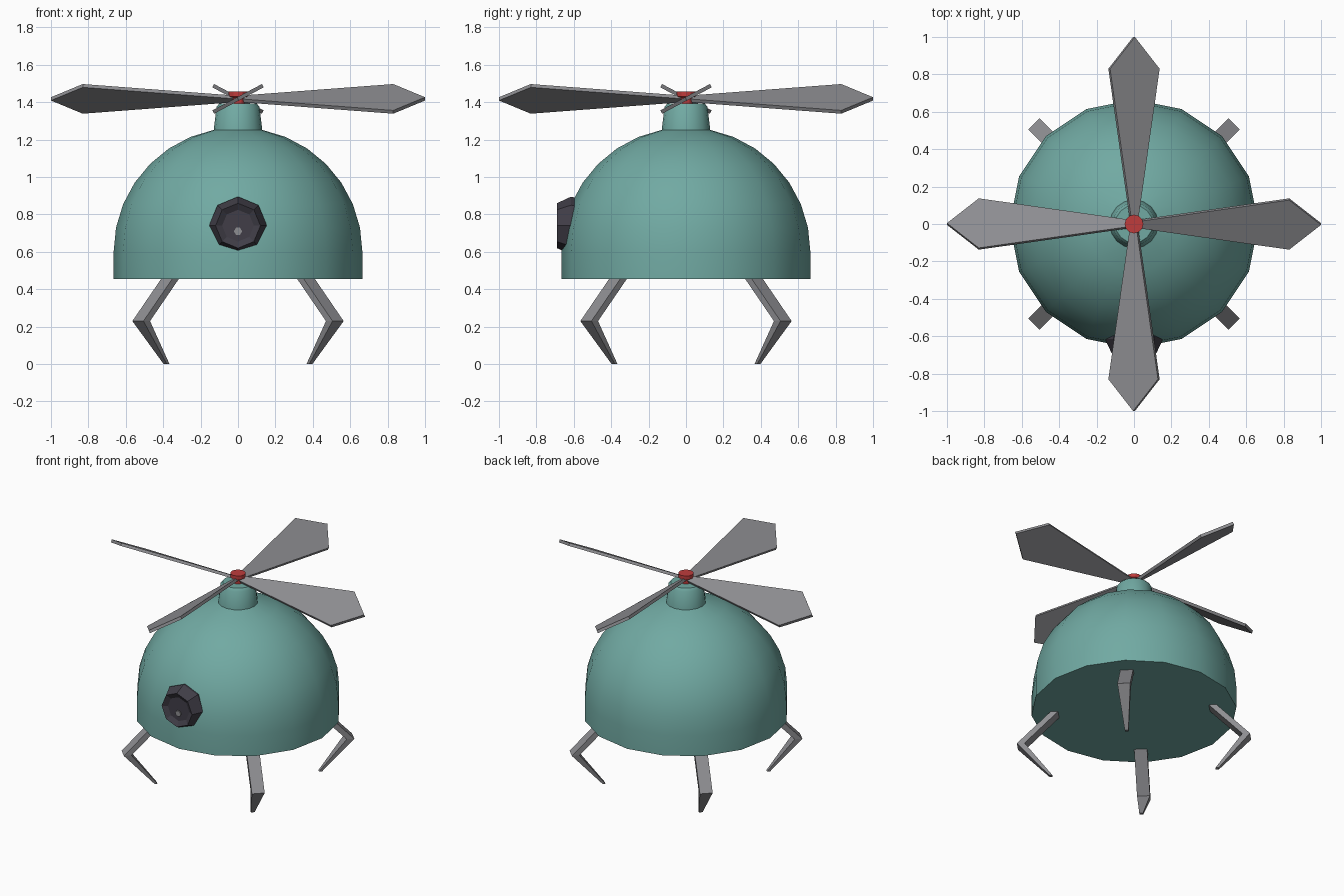
import bpy, bmesh
from math import pi, sin, cos, radians
from mathutils import Matrix, Vector

cube = bpy.data.objects.get("Cube")
if cube:
    bpy.data.objects.remove(cube, do_unlink=True)


def material(name, rgb):
    m = bpy.data.materials.new(name)
    m.use_nodes = True
    m.diffuse_color = (*rgb, 1)
    m.node_tree.nodes["Principled BSDF"].inputs["Base Color"].default_value = (*rgb, 1)
    return m


TEAL = material("teal", (0.165, 0.40, 0.365))
GREY = material("grey metal", (0.27, 0.27, 0.285))
RED = material("red", (0.52, 0.045, 0.045))
DARK = material("dark lens", (0.052, 0.048, 0.064))


def finish(bm, name, mat, matrix=None, smooth=False, recalc=True):
    if recalc:
        bmesh.ops.recalc_face_normals(bm, faces=bm.faces)
    if matrix is not None:
        bm.transform(matrix)
    me = bpy.data.meshes.new(name)
    bm.to_mesh(me)
    bm.free()
    me.materials.append(mat)
    if smooth:
        me.shade_smooth()
        me.set_sharp_from_angle(angle=radians(35))
    ob = bpy.data.objects.new(name, me)
    bpy.context.collection.objects.link(ob)
    return ob


def loft(rings):
    """Skin between rings of points and cap both ends."""
    bm = bmesh.new()
    loops = [[bm.verts.new(p) for p in ring] for ring in rings]
    n = len(loops[0])
    for a, b in zip(loops, loops[1:]):
        for i in range(n):
            j = (i + 1) % n
            bm.faces.new((a[i], a[j], b[j], b[i]))
    bm.faces.new(loops[0][::-1])
    bm.faces.new(loops[-1])
    return bm


def lathe(profile, sides):
    return loft([[(r * cos(2 * pi * i / sides), r * sin(2 * pi * i / sides), z)
                  for i in range(sides)] for r, z in profile])


# Domed body: straight skirt, half sphere, then the neck
R, BASE, MID = 0.665, 0.455, 0.6
step = pi / 16
dome = [(R, BASE)] + [(R * cos(i * step), MID + R * sin(i * step)) for i in range(8)]
neck = [(0.115, 1.375), (0.1, 1.393)]
finish(lathe(dome + neck, 16), "body", TEAL, smooth=True)

# Inward-facing disc in the middle of the underside
bm = bmesh.new()
bmesh.ops.create_circle(bm, cap_ends=True, segments=16, radius=0.135)
bm.normal_update()
if next(iter(bm.faces)).normal.z < 0:
    bmesh.ops.reverse_faces(bm, faces=bm.faces)
finish(bm, "underside_disc", TEAL, Matrix.Translation((0, 0, BASE - 0.003)), recalc=False)

# Camera eye with bevelled rim, shallow recess and small pupil
to_front = Matrix.Translation((0, 0, 0.74)) @ Matrix.Rotation(pi / 2, 4, 'X')
finish(lathe([(0.13, 0.5), (0.155, 0.615), (0.12, 0.69), (0.085, 0.67)], 8),
       "eye", DARK, to_front)
finish(lathe([(0.022, 0.66), (0.022, 0.678)], 6), "pupil", GREY,
       Matrix.Translation((0, 0, -0.03)) @ to_front)

# Rotor hub: stem and cap
finish(lathe([(0.035, 1.37), (0.035, 1.425), (0.05, 1.43), (0.05, 1.457)], 12), "rotor_hub", RED)

# Rotor blades: pitched flat plates with pointed tips
outline = [(0.02, -0.02), (0.83, -0.15), (1.0, 0), (0.83, 0.15), (0.02, 0.02)]
pitch = Matrix.Translation((0, 0, 1.418)) @ Matrix.Rotation(radians(28), 4, 'X')
for k in range(4):
    bm = loft([[(x, y, z) for x, y in outline] for z in (-0.01, 0.01)])
    finish(bm, f"rotor_blade_{k + 1}", GREY, Matrix.Rotation(k * pi / 2, 4, 'Z') @ pitch)

# Bent legs on the diagonals: outer radius, inner radius, height, half width
sections = [(0.525, 0.475, 0.47, 0.042),
            (0.757, 0.707, 0.23, 0.042),
            (0.55, 0.53, 0.0, 0.012)]
for k in range(4):
    bm = loft([[(o, -w, z), (o, w, z), (i, w, z), (i, -w, z)] for o, i, z, w in sections])
    finish(bm, f"leg_{k + 1}", GREY, Matrix.Rotation(pi / 4 + k * pi / 2, 4, 'Z'))
